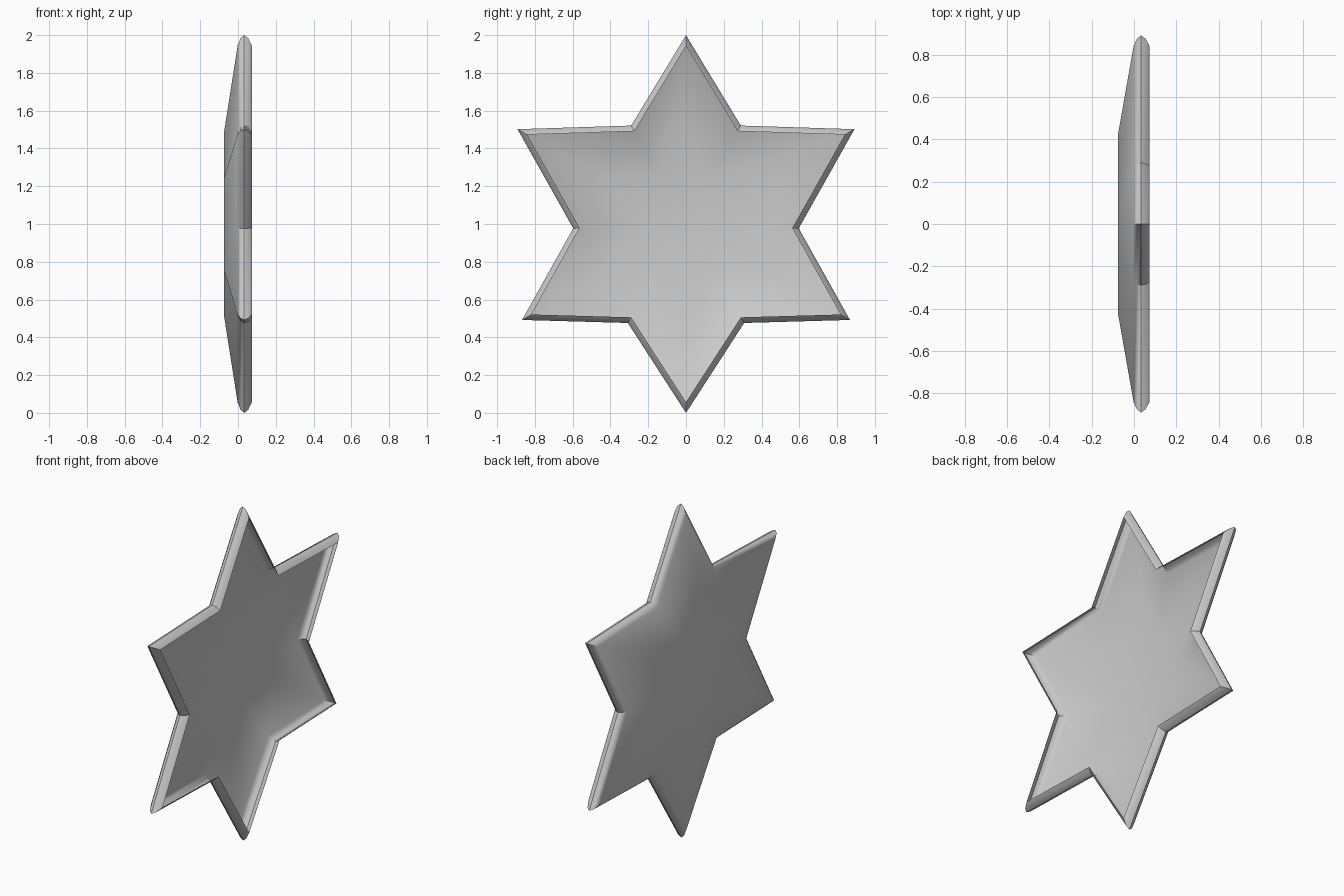
import bpy, bmesh

if "Cube" in bpy.data.objects:
    bpy.data.objects.remove(bpy.data.objects["Cube"])

# Half outline of the six-pointed star (y, z), mirrored below
half = [(0, 2.0), (0.29, 1.521), (0.892, 1.502), (0.597, 0.977),
        (0.868, 0.492), (0.308, 0.476), (0, 0.0)]
outline = half + [(-y, z) for y, z in reversed(half[1:-1])]

# Open shell section (scale of outline, x): rounded rim, then sloped back
section = [(0.943, 0.074), (0.984, 0.054), (1.0, 0.033),
           (0.984, 0.014), (0.945, -0.002), (0.48, -0.075)]

bm = bmesh.new()
rings = [[bm.verts.new((x, y * s, 1 + (z - 1) * s)) for y, z in outline]
         for s, x in section]
n = len(outline)
for a, b in zip(rings, rings[1:]):
    for i in range(n):
        j = (i + 1) % n
        bm.faces.new((a[j], a[i], b[i], b[j]))

# Flat base fanned from the centre; the +x side stays open
centre = bm.verts.new((section[-1][1], 0, 1))
for i in range(n):
    bm.faces.new((centre, rings[-1][(i + 1) % n], rings[-1][i]))
bmesh.ops.recalc_face_normals(bm, faces=bm.faces)

mesh = bpy.data.meshes.new("star_dish")
bm.to_mesh(mesh)
bm.free()
star = bpy.data.objects.new("star_dish", mesh)
bpy.context.collection.objects.link(star)

# Smooth dish with crisp rim corners
bpy.context.view_layer.objects.active = star
star.select_set(True)
bpy.ops.object.shade_smooth_by_angle(angle=0.61)
